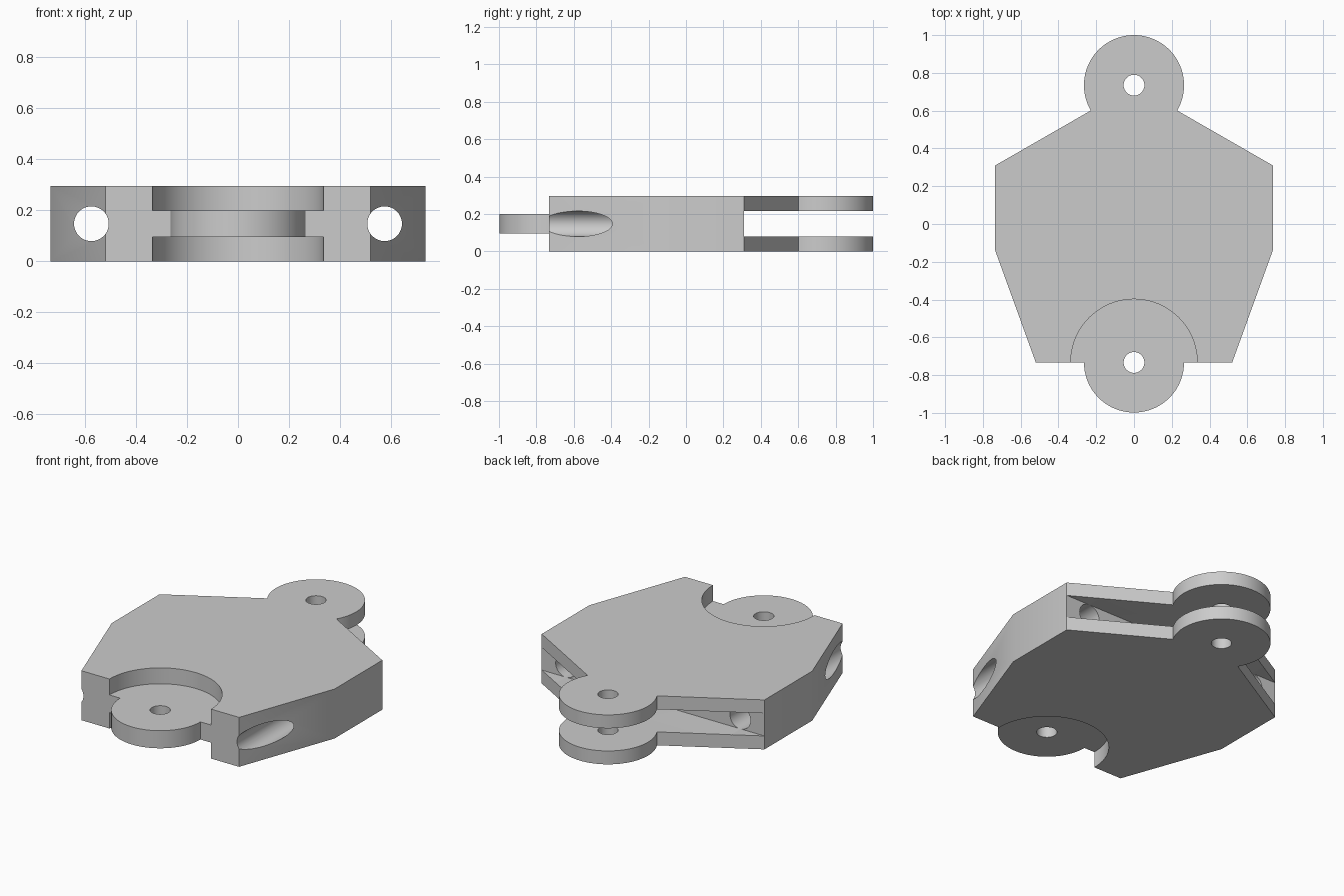
import bpy, bmesh, math
from mathutils import Matrix

cube = bpy.data.objects.get("Cube")
if cube:
    bpy.data.objects.remove(cube, do_unlink=True)

HEIGHT = 0.295
MID = HEIGHT / 2
PIN_Y = 0.735        # distance of both pivots from the centre
LUG_R = 0.265
FRONT = -0.733

grey = bpy.data.materials.new("light grey")
grey.use_nodes = True
grey.diffuse_color = (0.6, 0.6, 0.6, 1)
grey.node_tree.nodes["Principled BSDF"].inputs["Base Color"].default_value = (0.6, 0.6, 0.6, 1)


def add_object(name, bm):
    bmesh.ops.recalc_face_normals(bm, faces=bm.faces)
    mesh = bpy.data.meshes.new(name)
    bm.to_mesh(mesh)
    bm.free()
    mesh.materials.append(grey)
    obj = bpy.data.objects.new(name, mesh)
    bpy.context.collection.objects.link(obj)
    return obj


def prism(name, outline, z0, z1):
    bm = bmesh.new()
    face = bm.faces.new([bm.verts.new((x, y, z0)) for x, y in outline])
    top = bmesh.ops.extrude_face_region(bm, geom=[face])["geom"]
    bmesh.ops.translate(bm, vec=(0, 0, z1 - z0),
                        verts=[v for v in top if isinstance(v, bmesh.types.BMVert)])
    return add_object(name, bm)


def arc(cy, radius, a0, a1, steps):
    angles = [a0 + (a1 - a0) * i / steps for i in range(steps + 1)]
    return [(radius * math.cos(a), cy + radius * math.sin(a)) for a in angles]


def disc(name, cy, radius, z0, z1, steps=96):
    return prism(name, arc(cy, radius, 0, 2 * math.pi, steps)[:-1], z0, z1)


# Body outline with the rear fork and front lug rounds
neck = math.atan2(0.60 - PIN_Y, 0.23)
right_side = [(0.52, FRONT), (0.735, -0.14), (0.735, 0.31)]
outline = (right_side
           + arc(PIN_Y, LUG_R, neck, math.pi - neck, 64)
           + [(-x, y) for x, y in reversed(right_side)]
           + arc(FRONT, LUG_R, math.pi, 2 * math.pi, 48))
body = prism("hinge_link_body", outline, 0, HEIGHT)

# Clearance recesses above and below the front lug
cutters = [disc("upper_recess", FRONT, 0.335, 0.2, 0.5),
           disc("lower_recess", FRONT, 0.335, -0.2, 0.095)]

# Slot between the two rear fork plates
cutters.append(prism("fork_slot", [(-1, 0.31), (1, 0.31), (1, 1.2), (-1, 1.2)], 0.08, 0.215))

# Pivot pin holes
for name, y in (("fork_pin_hole", PIN_Y), ("lug_pin_hole", FRONT)):
    cutters.append(disc(name, y, 0.055, -0.3, 0.6, 48))

# Lengthwise rod holes through both sides
for side in (-1, 1):
    hole = disc("rod_hole", 0, 0.068, -1.2, 1.2, 64)
    hole.data.transform(Matrix.Translation((side * 0.575, 0, MID))
                        @ Matrix.Rotation(math.pi / 2, 4, 'X'))
    cutters.append(hole)

# Cut the body, then discard the cutters
bpy.context.view_layer.objects.active = body
for cutter in cutters:
    cutter.hide_render = True
    mod = body.modifiers.new(cutter.name, 'BOOLEAN')
    mod.operation = 'DIFFERENCE'
    mod.solver = 'EXACT'
    mod.object = cutter
    bpy.ops.object.modifier_apply(modifier=mod.name)
    bpy.data.objects.remove(cutter, do_unlink=True)

bpy.ops.object.select_all(action='DESELECT')
body.select_set(True)
bpy.ops.object.shade_smooth_by_angle(angle=math.radians(25))
